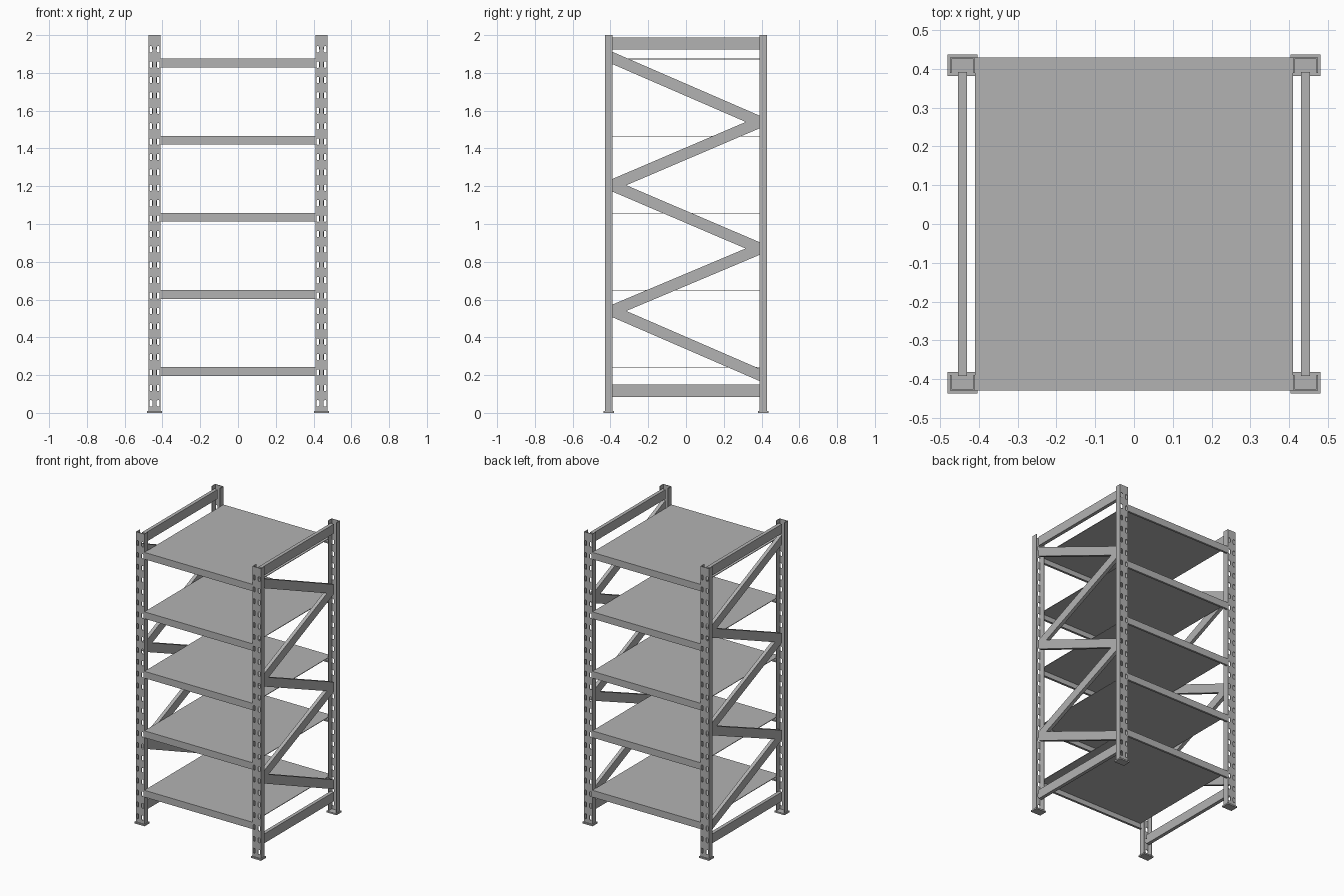
import bpy, bmesh

cube = bpy.data.objects.get("Cube")
if cube:
    bpy.data.objects.remove(cube)

steel = bpy.data.materials.new("grey_steel")
steel.use_nodes = True
GREY = (0.45, 0.45, 0.45, 1)
steel.diffuse_color = GREY
steel.node_tree.nodes["Principled BSDF"].inputs["Base Color"].default_value = GREY

POST_X, POST_Y = 0.442, 0.409      # upright centres
HALF_W, HALF_D = 0.032, 0.02       # upright half width and half depth
FOOT_H, TOP = 0.01, 2.0
ROWS, PITCH = 24, 0.0815           # slot rows
SHEET = 0.004                      # sheet metal thickness


def add_object(name, bm, thickness=0):
    mesh = bpy.data.meshes.new(name)
    bm.to_mesh(mesh)
    bm.free()
    mesh.materials.append(steel)
    ob = bpy.data.objects.new(name, mesh)
    bpy.context.collection.objects.link(ob)
    if thickness:
        mod = ob.modifiers.new("sheet", 'SOLIDIFY')
        mod.thickness = thickness
        mod.offset = -1
        mod.use_even_offset = True
    return ob


def prism(name, outline, x, width):
    """Extrude a (y, z) outline along x, centred on x."""
    bm = bmesh.new()
    face = bm.faces.new([bm.verts.new((x - width / 2, y, z)) for y, z in outline])
    out = bmesh.ops.extrude_face_region(bm, geom=[face])
    moved = [v for v in out["geom"] if isinstance(v, bmesh.types.BMVert)]
    bmesh.ops.translate(bm, verts=moved, vec=(width, 0, 0))
    bmesh.ops.recalc_face_normals(bm, faces=bm.faces)
    return add_object(name, bm)


def rect(y0, y1, z0, z1):
    return [(y0, z0), (y1, z0), (y1, z1), (y0, z1)]


def slotted_cell(bm, x0, x1, y, z0, z1):
    """Upright panel cell with one eight-sided slot."""
    cx, cz = (x0 + x1) / 2, (z0 + z1) / 2
    if cx < 0:
        cx -= 0.003
    else:
        cx += 0.003
    w, h, c = 0.008, 0.017, 0.005
    ring = [(-w + c, -h), (w - c, -h), (w, -h + c), (w, h - c),
            (w - c, h), (-w + c, h), (-w, h - c), (-w, -h + c)]
    slot = [bm.verts.new((cx + px, y, cz + pz)) for px, pz in ring]
    corner = [bm.verts.new((px, y, pz)) for px, pz in rect(x0, x1, z0, z1)]
    for i in range(4):
        a, b = corner[i], corner[(i + 1) % 4]
        s0, s1, s2 = slot[2 * i], slot[2 * i + 1], slot[(2 * i + 2) % 8]
        bm.faces.new((a, b, s1, s0))
        bm.faces.new((b, s2, s1))


def build_upright(name):
    """Channel, open to the inside, with two columns of slots in its web."""
    bm = bmesh.new()
    path = [(-HALF_W, HALF_D), (-HALF_W, -HALF_D), (0, -HALF_D),
            (HALF_W, -HALF_D), (HALF_W, HALF_D)]
    levels = [FOOT_H + i * PITCH for i in range(ROWS + 1)] + [TOP]
    for row, (z0, z1) in enumerate(zip(levels, levels[1:])):
        for (xa, ya), (xb, yb) in zip(path, path[1:]):
            if ya == yb and row < ROWS:
                slotted_cell(bm, xa, xb, ya, z0, z1)
            else:
                bm.faces.new([bm.verts.new(p) for p in (
                    (xa, ya, z0), (xb, yb, z0), (xb, yb, z1), (xa, ya, z1))])
    bmesh.ops.remove_doubles(bm, verts=bm.verts, dist=0.0001)
    return add_object(name, bm, SHEET)


# Uprights with foot plates
for side, sx in (("left", 1), ("right", -1)):
    for end, sy in (("front", -1), ("back", 1)):
        post = build_upright(f"{end}_{side}_upright")
        post.location = (sx * POST_X, sy * POST_Y, 0)
        if sy > 0:
            post.rotation_euler.z = 3.14159265
        y = sy * POST_Y
        prism(f"{end}_{side}_foot", rect(y - 0.028, y + 0.028, 0, FOOT_H),
              sx * POST_X, 0.077)

# Side frames: two level rails and a zigzag of diagonal braces
REACH, HALF_T = 0.392, 0.0325
zigzag = [1.88, 1.54, 1.205, 0.87, 0.54, 0.2]
for side, sx in (("left", 1), ("right", -1)):
    x = sx * POST_X
    prism(f"{side}_top_rail", rect(-REACH, REACH, 1.923, 1.987), x, 0.024)
    prism(f"{side}_bottom_rail", rect(-REACH, REACH, 0.085, 0.149), x, 0.024)
    for i, (za, zb) in enumerate(zip(zigzag, zigzag[1:])):
        ya = -REACH if i % 2 == 0 else REACH
        outline = [(ya, za - HALF_T), (-ya, zb - HALF_T),
                   (-ya, zb + HALF_T), (ya, za + HALF_T)]
        prism(f"{side}_brace_{i + 1}", outline, x, 0.024)

# Shelves: sheet folded down along front and back, with a small return lip
SHELF_Y, DROP, LIP = 0.429, 0.047, 0.014
for i in range(5):
    z = 0.243 + i * 0.408
    half = [(SHELF_Y - LIP, z - DROP), (SHELF_Y, z - DROP), (SHELF_Y, z)]
    path = half + [(-y, h) for y, h in reversed(half)]
    bm = bmesh.new()
    ends = [[bm.verts.new((x, y, h)) for y, h in path] for x in (-0.41, 0.41)]
    for k in range(len(path) - 1):
        bm.faces.new((ends[0][k], ends[1][k], ends[1][k + 1], ends[0][k + 1]))
    bmesh.ops.recalc_face_normals(bm, faces=bm.faces)
    bm.normal_update()
    if max(bm.faces, key=lambda f: f.calc_area()).normal.z < 0:
        bmesh.ops.reverse_faces(bm, faces=bm.faces)
    add_object(f"shelf_{i + 1}", bm, SHEET)
